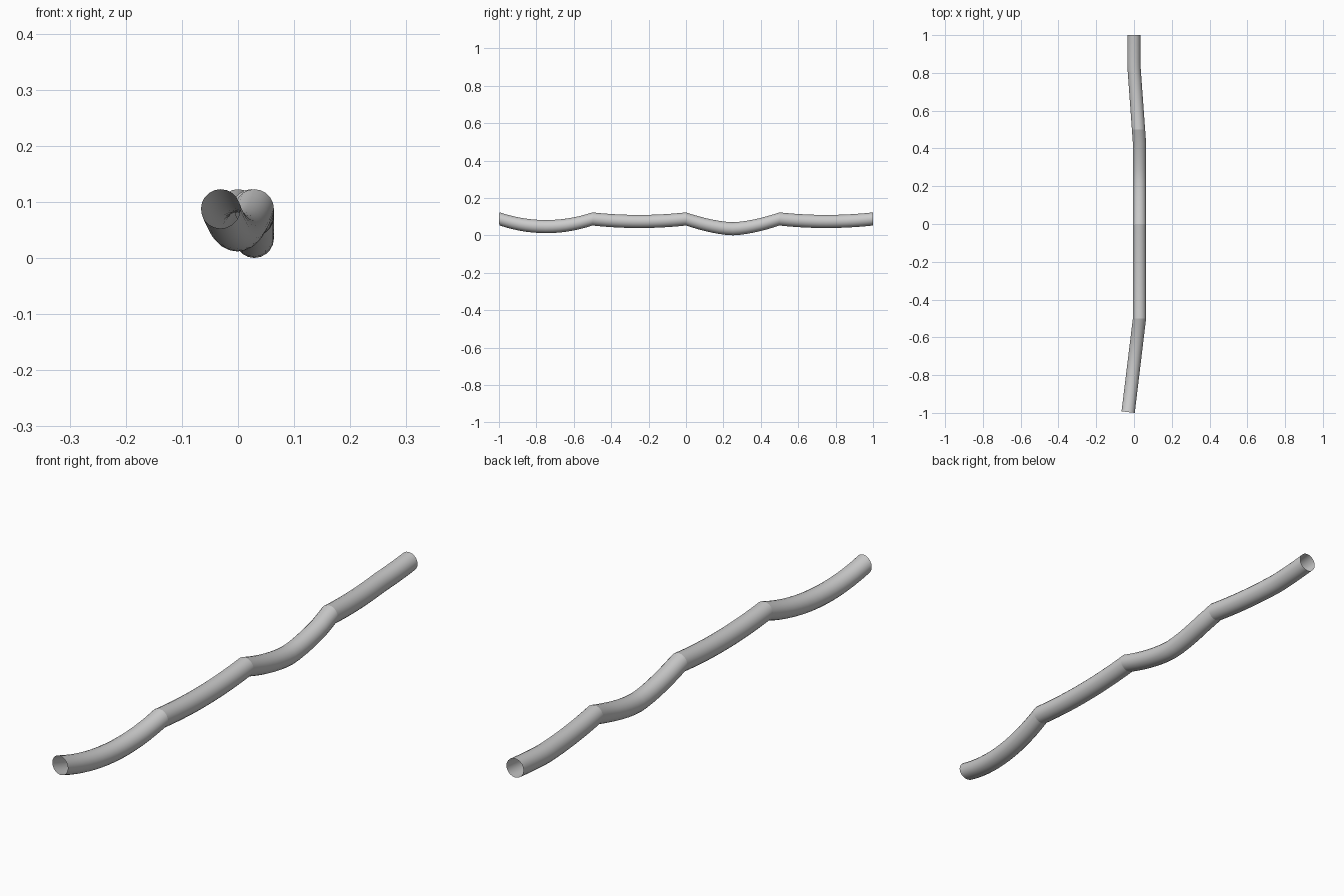
import bpy, bmesh, math

if "Cube" in bpy.data.objects:
    bpy.data.objects.remove(bpy.data.objects["Cube"])

R, SIDES, TOP = 0.035, 20, 0.0875


def lerp_path(pts, y):
    # piecewise linear lookup of (y, value) points
    for (y0, v0), (y1, v1) in zip(pts, pts[1:]):
        if y <= y1:
            return v0 + (v1 - v0) * max(0, (y - y0) / (y1 - y0))
    return pts[-1][1]


PLAN = [(-0.996, -0.031), (-0.5, 0.029), (0.43, 0.029), (0.83, 0.0), (1.0, 0.0)]


def span(name, y0, y1, sag, power, tilt0=0.0, steps=14):
    # open hose hanging between two supports
    bm = bmesh.new()
    rings = []
    for i in range(steps + 1):
        t = i / steps
        y = y0 + (y1 - y0) * t
        z = TOP - sag * (1 - abs(2 * t - 1) ** power)
        x = lerp_path(PLAN, y)
        tilt = tilt0 * (1 - t)
        ring = []
        for k in range(SIDES):
            a = 2 * math.pi * k / SIDES
            dx = R * math.cos(a)
            ring.append(bm.verts.new((x + dx, y - tilt * dx, z + R * math.sin(a))))
        rings.append(ring)
    for a, b in zip(rings, rings[1:]):
        for k in range(SIDES):
            n = (k + 1) % SIDES
            bm.faces.new((a[n], a[k], b[k], b[n]))
    for f in bm.faces:
        f.smooth = True
    bm.normal_update()
    if bm.faces[:][0].normal.x < 0:
        bmesh.ops.reverse_faces(bm, faces=bm.faces[:])
    me = bpy.data.meshes.new(name)
    bm.to_mesh(me)
    bm.free()
    bpy.context.collection.objects.link(bpy.data.objects.new(name, me))


# four sagging spans, front to back
span("hose_span_front", -0.996, -0.5, 0.041, 2.0, 0.12)
span("hose_span_mid_front", -0.5, 0.0, 0.0135, 2.0)
span("hose_span_mid_back", 0.0, 0.5, 0.0525, 1.6)
span("hose_span_back", 0.5, 1.0, 0.0135, 2.0)
